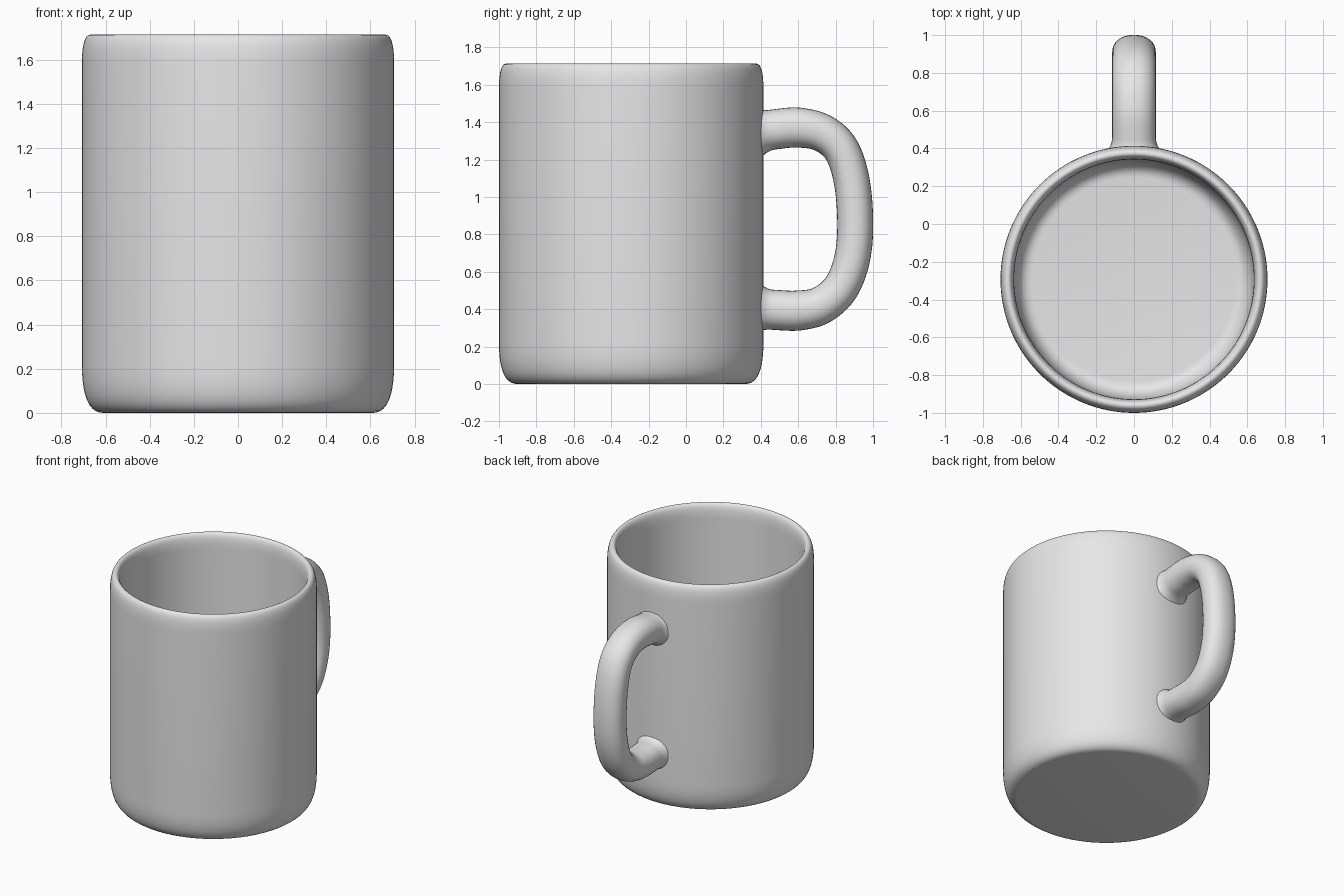
import bpy, bmesh, math
from mathutils import Vector

if "Cube" in bpy.data.objects:
    bpy.data.objects.remove(bpy.data.objects["Cube"])

CENTRE_Y = -0.293

grey = bpy.data.materials.new("light grey ceramic")
grey.diffuse_color = (0.8, 0.8, 0.8, 1)
grey.use_nodes = True
grey.node_tree.nodes["Principled BSDF"].inputs["Base Color"].default_value = grey.diffuse_color


def finish(bm, name):
    bmesh.ops.recalc_face_normals(bm, faces=bm.faces)
    for f in bm.faces:
        f.smooth = True
    mesh = bpy.data.meshes.new(name)
    bm.to_mesh(mesh)
    bm.free()
    mesh.materials.append(grey)
    obj = bpy.data.objects.new(name, mesh)
    bpy.context.collection.objects.link(obj)
    return obj


def rounded(start, corner, end, n=10):
    """Quadratic curve that softens a profile corner."""
    a, b, c = Vector(start), Vector(corner), Vector(end)
    return [a * (1 - t) ** 2 + b * 2 * t * (1 - t) + c * t * t
            for t in (i / n for i in range(n + 1))]


def bridge(bm, rings):
    for r0, r1 in zip(rings, rings[1:]):
        n = len(r0)
        for i in range(n):
            j = (i + 1) % n
            bm.faces.new((r0[i], r0[j], r1[j], r1[i]))


# Cup: lathed wall profile (radius, height), outside then inside
profile = rounded((0.61, 0), (0.707, 0), (0.707, 0.22))
profile += rounded((0.707, 1.58), (0.707, 1.713), (0.668, 1.713))
profile += rounded((0.668, 1.713), (0.635, 1.713), (0.635, 1.6))[1:]
profile += rounded((0.635, 0.28), (0.635, 0.08), (0.54, 0.08))
bm = bmesh.new()
SEG = 128
rings = [[bm.verts.new((r * math.cos(2 * math.pi * i / SEG),
                        CENTRE_Y + r * math.sin(2 * math.pi * i / SEG), z))
          for i in range(SEG)] for r, z in profile]
bridge(bm, rings)
bm.faces.new(rings[0][::-1])   # underside
bm.faces.new(rings[-1])        # inner floor
finish(bm, "cup")

# Handle: oval section swept along a smooth path (y, z)
path = [Vector(p) for p in (
    (0.37, 1.345), (0.48, 1.362), (0.60, 1.371), (0.73, 1.342), (0.832, 1.25),
    (0.887, 1.08), (0.905, 0.85), (0.886, 0.66), (0.825, 0.51), (0.72, 0.42),
    (0.60, 0.393), (0.48, 0.396), (0.37, 0.405))]
ext = [2 * path[0] - path[1]] + path + [2 * path[-1] - path[-2]]
STEPS = 6
samples = []
for k in range(1, len(ext) - 2):
    p0, p1, p2, p3 = ext[k - 1:k + 3]
    for s in range(STEPS + (k == len(ext) - 3)):
        t = s / STEPS
        pos = 0.5 * (2 * p1 + (p2 - p0) * t + (2 * p0 - 5 * p1 + 4 * p2 - p3) * t ** 2
                     + (3 * p1 - p0 - 3 * p2 + p3) * t ** 3)
        tan = 0.5 * ((p2 - p0) + 2 * (2 * p0 - 5 * p1 + 4 * p2 - p3) * t
                     + 3 * (3 * p1 - p0 - 3 * p2 + p3) * t ** 2)
        samples.append((pos, tan.normalized()))

bm = bmesh.new()
rings = []
N = 32
for pos, tan in samples:
    normal = Vector((-tan.y, tan.x))
    flare = 0.02 * max(0, (0.455 - pos.x) / 0.06) ** 2   # blend into the cup
    thick = 0.107 - 0.011 * min(1, max(0, (pos.x - 0.6) / 0.25)) + flare
    ring = []
    for i in range(N):
        a = 2 * math.pi * i / N
        c, s = math.cos(a), math.sin(a)
        x = (0.116 + flare) * math.copysign(abs(c) ** 0.9, c)
        q = pos + normal * thick * math.copysign(abs(s) ** 0.9, s)
        ring.append(bm.verts.new((x, q.x, q.y)))
    rings.append(ring)
bridge(bm, rings)
bm.faces.new(rings[0][::-1])
bm.faces.new(rings[-1])
finish(bm, "handle")
